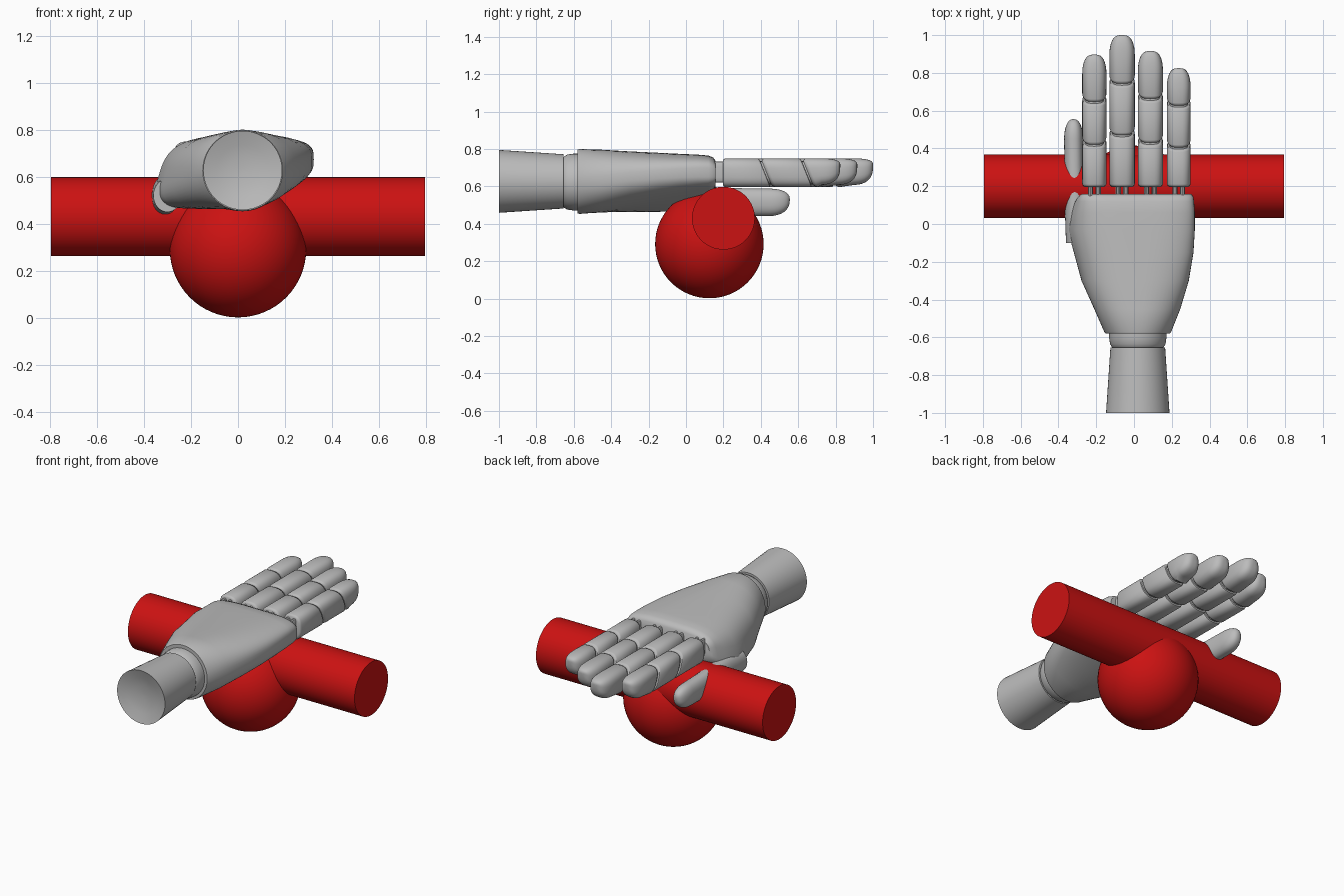
import bpy, bmesh, math

if "Cube" in bpy.data.objects:
    bpy.data.objects.remove(bpy.data.objects["Cube"], do_unlink=True)


def material(name, colour):
    m = bpy.data.materials.new(name)
    m.use_nodes = True
    m.diffuse_color = colour
    bsdf = m.node_tree.nodes["Principled BSDF"]
    bsdf.inputs["Base Color"].default_value = colour
    bsdf.inputs["Roughness"].default_value = 0.6
    return m


GREY = material("light grey", (0.5, 0.5, 0.5, 1))
RED = material("red", (0.6, 0.006, 0.006, 1))


def finish(obj, name, mat, angle=40):
    obj.name = name
    obj.data.materials.append(mat)
    bpy.ops.object.select_all(action='DESELECT')
    obj.select_set(True)
    bpy.context.view_layer.objects.active = obj
    bpy.ops.object.shade_smooth_by_angle(angle=math.radians(angle))


def loft(name, sections, n=32):
    """Skin rounded sections along y: (y, left, right, top, low_left, low_right, power, lean, slant)."""
    bm = bmesh.new()
    rings = []
    for y, xl, xr, zt, zl, zr, power, lean, slant in sections:
        ring = []
        for i in range(n):
            a = math.tau * i / n
            c, s = math.cos(a), math.sin(a)
            u = (math.copysign(abs(c) ** (2 / power), c) + 1) / 2
            v = (math.copysign(abs(s) ** (2 / power), s) + 1) / 2
            left = xl + lean * v
            low = zl + (zr - zl) * u
            z = low + (zt - low) * v
            ring.append(bm.verts.new((left + (xr - left) * u, y + slant * (zt - z), z)))
        rings.append(ring)
    for a, b in zip(rings, rings[1:]):
        for i in range(n):
            j = (i + 1) % n
            bm.faces.new((a[i], a[j], b[j], b[i]))
    bm.faces.new(rings[0][::-1])
    bm.faces.new(rings[-1])
    bmesh.ops.recalc_face_normals(bm, faces=bm.faces)
    mesh = bpy.data.meshes.new(name)
    bm.to_mesh(mesh)
    bm.free()
    obj = bpy.data.objects.new(name, mesh)
    bpy.context.collection.objects.link(obj)
    finish(obj, name, GREY)


def oval(y, x, z, rx, rz, power=2, slant=0):
    return (y, x - rx, x + rx, z + rz, z - rz, z - rz, power, 0, slant)


def rounded_end(y0, length, x, rx, top, low, tip_z, power, squareness):
    """Sections closing off a digit with a rounded tip."""
    out = []
    for i in range(1, 9):
        a = math.pi / 2 * i / 8
        k = max(math.cos(a), 0.03) ** squareness
        zt = tip_z + (top - tip_z) * k
        zb = tip_z + (low - tip_z) * k
        out.append(oval(y0 + length * math.sin(a), x, (zt + zb) / 2, rx * k, (zt - zb) / 2, power))
    return out


# Red bar and ball
bpy.ops.mesh.primitive_cylinder_add(vertices=64, radius=0.168, depth=1.59,
                                    location=(0, 0.2, 0.43), rotation=(0, math.pi / 2, 0))
finish(bpy.context.object, "bar", RED)
bpy.ops.mesh.primitive_uv_sphere_add(segments=64, ring_count=32, radius=0.29,
                                     location=(0, 0.125, 0.292))
finish(bpy.context.object, "ball", RED)

# Forearm with a dished end, and the wrist collar
ARM = [(-0.97, 0.01), (-0.973, 0.06), (-0.982, 0.11), (-1, 0.168), (-0.655, 0.145)]
loft("forearm", [oval(y, 0.02, 0.627, r, r) for y, r in ARM], 48)
WRIST = [(-0.67, 0.12), (-0.652, 0.137), (-0.635, 0.147), (-0.6, 0.152), (-0.56, 0.152)]
loft("wrist", [oval(y, 0.02, 0.623, r, r) for y, r in WRIST], 48)

# Palm
loft("palm", [
    (-0.58, -0.15, 0.19, 0.796, 0.456, 0.456, 2, 0, 0),
    (-0.57, -0.158, 0.197, 0.8, 0.452, 0.454, 2, 0, 0),
    (-0.45, -0.22, 0.245, 0.796, 0.445, 0.48, 2.3, 0.02, 0),
    (-0.3, -0.3, 0.29, 0.787, 0.43, 0.52, 2.6, 0.05, 0),
    (-0.15, -0.35, 0.315, 0.78, 0.425, 0.55, 2.9, 0.08, 0),
    (-0.03, -0.388, 0.322, 0.774, 0.43, 0.57, 3.2, 0.1, 0),
    (0.06, -0.362, 0.322, 0.77, 0.47, 0.58, 3.4, 0.08, 0),
    (0.12, -0.33, 0.318, 0.765, 0.53, 0.585, 3.6, 0.055, 0),
    (0.145, -0.31, 0.314, 0.755, 0.56, 0.59, 3.6, 0.04, 0),
    (0.158, -0.29, 0.305, 0.737, 0.59, 0.605, 3.6, 0.03, 0)], 64)

# Thumb, running through the bar
thumb = [oval(-0.1, -0.3, 0.52, 0.06, 0.07), oval(0.05, -0.31, 0.52, 0.055, 0.08, 2.3),
         oval(0.3, -0.318, 0.515, 0.05, 0.075, 2.3), oval(0.45, -0.32, 0.515, 0.05, 0.073, 2.3)]
loft("thumb", thumb + rounded_end(0.45, 0.105, -0.32, 0.05, 0.588, 0.442, 0.53, 2.3, 0.8))

# Fingers: centre x, half width, two joints and tip along y
FINGERS = {
    "index": (-0.21, 0.064, 0.415, 0.642, 0.897),
    "middle": (-0.063, 0.067, 0.465, 0.738, 1.0),
    "ring": (0.087, 0.066, 0.425, 0.658, 0.916),
    "little": (0.237, 0.063, 0.4, 0.622, 0.825),
}
MID, HALF, GAP, POWER, SLANT = 0.673, 0.077, 0.005, 2.8, 0.4


def end_rings(y, x, r, direction, slant):
    """Softened rim of a finger segment, from the end face inwards."""
    return [oval(y + direction * d, x, MID, r - inset, HALF - inset, POWER, slant)
            for d, inset in ((0, 0.012), (0.005, 0.004), (0.014, 0))]


for finger, (x, r, j1, j2, tip) in FINGERS.items():
    for side in (-1, 1):
        loft(f"{finger}_knuckle_pin_{'right' if side < 0 else 'left'}",
             [oval(y, x + side * 0.02, 0.677, 0.014, 0.055, 3) for y in (0.14, 0.21)], 16)
    for label, y0, y1, s in (("lower", 0.192, j1, 0), ("middle", j1, j2, SLANT)):
        loft(f"{finger}_{label}_segment",
             end_rings(y0 + GAP, x, r, 1, s) + end_rings(y1 - GAP, x, r, -1, SLANT)[::-1])
    start = tip - 0.1
    loft(f"{finger}_tip_segment", end_rings(j2 + GAP, x, r, 1, SLANT)
         + [oval(start, x, 0.679, r, 0.071, POWER)]
         + rounded_end(start, 0.1, x, r, 0.75, 0.608, 0.715, POWER, 0.65))
    # Slimmer hinge inside each gap
    for k, j in enumerate((j1, j2)):
        loft(f"{finger}_hinge_{k + 1}",
             [oval(j + d, x, MID, r * 0.8, HALF * 0.8, POWER, SLANT) for d in (-0.02, 0.02)], 20)
